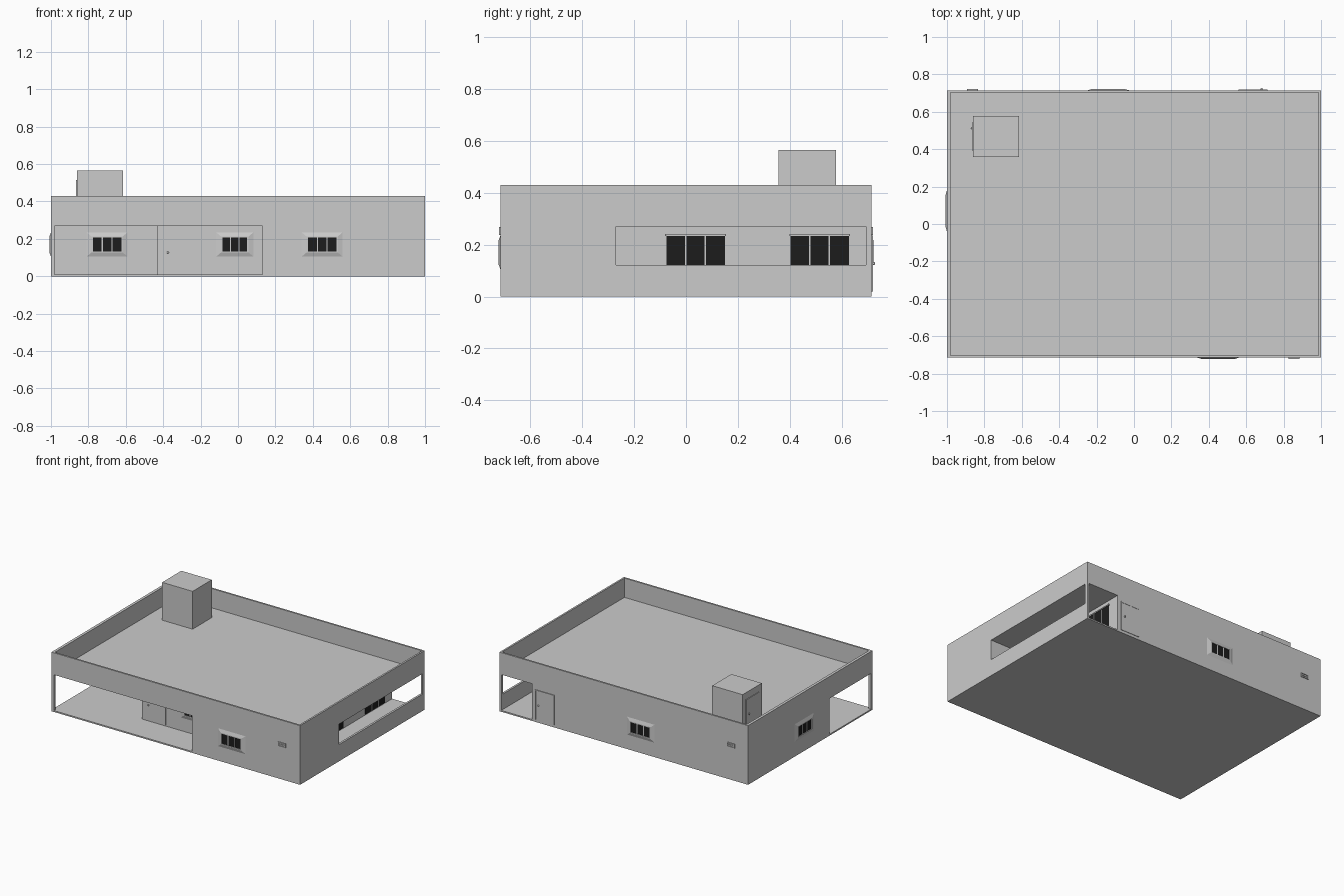
import bpy, bmesh
from math import radians
from mathutils import Matrix, Vector

if "Cube" in bpy.data.objects:
    bpy.data.objects.remove(bpy.data.objects["Cube"])

glass_mat = bpy.data.materials.new("dark_glass")
glass_mat.diffuse_color = (0.012, 0.012, 0.012, 1)
glass_mat.use_nodes = True
glass_mat.node_tree.nodes["Principled BSDF"].inputs["Base Color"].default_value = glass_mat.diffuse_color


def finish(name, bm, matrix=Matrix(), mat=None):
    bmesh.ops.recalc_face_normals(bm, faces=bm.faces)
    me = bpy.data.meshes.new(name)
    bm.to_mesh(me)
    bm.free()
    ob = bpy.data.objects.new(name, me)
    ob.matrix_world = matrix
    if mat:
        me.materials.append(mat)
    bpy.context.collection.objects.link(ob)
    return ob


def box(name, x0, x1, y0, y1, z0, z1, matrix=Matrix(), mat=None):
    bm = bmesh.new()
    bmesh.ops.create_cube(bm, size=1)
    for v in bm.verts:
        v.co = Vector((x1 if v.co.x > 0 else x0,
                       y1 if v.co.y > 0 else y0,
                       z1 if v.co.z > 0 else z0))
    return finish(name, bm, matrix, mat)


def prism(name, outline, z0, z1):
    bm = bmesh.new()
    face = bm.faces.new([bm.verts.new((x, y, z0)) for x, y in outline])
    ext = bmesh.ops.extrude_face_region(bm, geom=[face])
    top = [v for v in ext["geom"] if isinstance(v, bmesh.types.BMVert)]
    bmesh.ops.translate(bm, verts=top, vec=(0, 0, z1 - z0))
    if face.is_valid is False or len(bm.faces) == len(outline) + 1:
        bm.faces.new(sorted((v for v in bm.verts if abs(v.co.z - z0) < 1e-6),
                            key=lambda v: v.index))
    return finish(name, bm)


def wall(x, y, angle):
    # local x runs along the wall, local -y points out of it
    return Matrix.Translation((x, y, 0)) @ Matrix.Rotation(radians(angle), 4, 'Z')


def panes(name, m, x0, x1, z0, z1):
    box(name + "_glass", x0, x1, -0.003, 0.002, z0, z1, m, glass_mat)
    w = (x1 - x0) / 3
    for i in (1, 2):
        x = x0 + i * w
        box(name + "_mullion", x - 0.003, x + 0.003, -0.006, 0.002, z0, z1, m)


def window(name, m, w=0.22, z0=0.105, z1=0.235):
    # mitred, bevelled surround
    bm = bmesh.new()
    h, b = w / 2, 0.022
    rings = []
    for inset, y in ((0, 0), (b, -0.008), (b + 0.006, -0.008), (b + 0.006, 0)):
        a = h - inset * 1.2
        rings.append([bm.verts.new(p) for p in (
            (-a, y, z0 + inset), (a, y, z0 + inset),
            (a, y, z1 - inset), (-a, y, z1 - inset))])
    for k in range(4):
        r, s = rings[k], rings[(k + 1) % 4]
        for i in range(4):
            j = (i + 1) % 4
            bm.faces.new((r[i], r[j], s[j], s[i]))
    finish(name + "_frame", bm, m)
    panes(name, m, -h + 0.033, h - 0.033, z0 + 0.022, z1 - 0.022)


def door(name, m, w, z0, z1):
    h = w / 2
    box(name + "_leaf", -h + 0.008, h - 0.008, -0.003, 0.002, z0, z1 - 0.008, m)
    for s in (-1, 1):
        box(name + "_jamb", min(s * h, s * (h - 0.008)), max(s * h, s * (h - 0.008)),
            -0.005, 0.002, z0, z1, m)
    box(name + "_head", -h, h, -0.005, 0.002, z1 - 0.008, z1, m)
    bm = bmesh.new()
    bmesh.ops.create_uvsphere(bm, u_segments=10, v_segments=6, radius=0.006)
    finish(name + "_knob", bm, m @ Matrix.Translation((-h + 0.03, -0.007, (z0 + z1) / 2)))


def vent(name, m):
    # rim with a raised slat
    for z in (0.237, 0.263):
        box(name + "_rim", -0.03, 0.03, -0.006, 0.002, z, z + 0.005, m)
    for x in (-0.03, 0.025):
        box(name + "_rim", x, x + 0.005, -0.006, 0.002, 0.237, 0.268, m)
    box(name + "_slat", -0.025, 0.025, -0.004, 0.002, 0.25, 0.255, m)


X, Y = 1.0, 0.715
# floor, enclosed rooms, roof
box("floor_slab", -X, X, -Y, Y, 0, 0.01)
prism("house_body", [(-X, Y), (0.74, Y), (0.74, -0.27), (X, -0.27), (X, -Y), (0.13, -Y),
                     (0.13, -0.49), (-0.43, -0.49), (-0.43, -0.22), (-X, -0.22)], 0.01, 0.27)
box("roof_slab", -X, X, -Y, Y, 0.27, 0.29)

# parapet around the roof
T = 0.013
for s, n in ((-1, "front"), (1, "back")):
    box(n + "_parapet", -X, X, min(s * Y, s * (Y - T)), max(s * Y, s * (Y - T)), 0.29, 0.43)
box("left_parapet", -X, -X + 0.02, -Y + T, Y - T, 0.29, 0.43)
box("right_parapet", X - T, X, -Y + T, Y - T, 0.29, 0.43)

# porch post, balcony post and balcony low wall
box("porch_post", -X, -0.98, -Y, -0.695, 0.01, 0.27)
box("balcony_post", 0.985, X, 0.693, Y, 0.01, 0.27)
box("balcony_low_wall", 0.985, X, -0.27, 0.693, 0.01, 0.122)

# roof stair box
box("roof_stair_box", -0.86, -0.615, 0.357, 0.577, 0.29, 0.565)
door("roof_door", wall(-0.86, 0.467, -90), 0.15, 0.29, 0.515)

# windows
window("front_window", wall(0.45, -Y, 0))
window("porch_window", wall(-0.017, -0.49, 0), 0.2)
window("porch_side_window", wall(-0.70, -0.22, 0))
window("back_window", wall(-0.137, Y, 180))
window("left_window", wall(-X, 0.07, -90))

# balcony glass doors with a thin head trim
for y in (0.037, 0.515):
    m = wall(0.74, y, 90)
    panes("balcony_door", m, -0.113, 0.113, 0.015, 0.233)
    box("balcony_door_head", -0.117, 0.117, -0.007, 0.002, 0.233, 0.241, m)

# doors and vents
door("porch_door", wall(-0.32, -0.49, 0), 0.17, 0.02, 0.235)
door("back_door", wall(0.635, Y, 180), 0.155, 0.02, 0.235)
vent("front_vent", wall(0.855, -Y, 0))
vent("back_vent", wall(-0.863, Y, 180))
